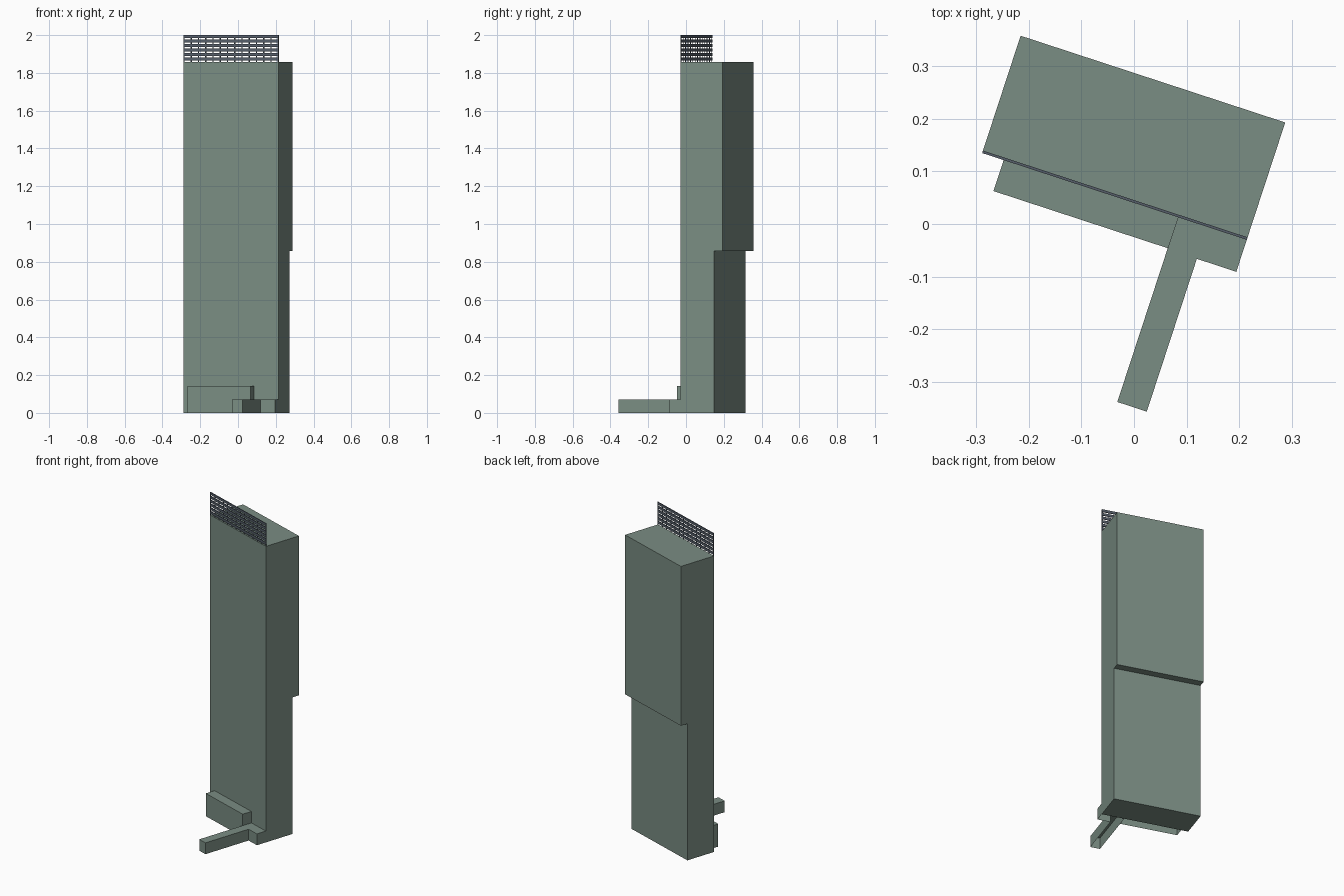
import bpy, bmesh, math
from mathutils import Matrix, Vector

if "Cube" in bpy.data.objects:
    bpy.data.objects.remove(bpy.data.objects["Cube"])

# Local frame: u runs along the facade, v runs into the building
PLACE = Matrix.Translation((-0.289, 0.135, 0)) @ Matrix.Rotation(math.radians(-18.15), 4, 'Z')
WIDTH = 0.53
ROOF = 1.857


def material(name, rgb):
    m = bpy.data.materials.new(name)
    m.diffuse_color = (*rgb, 1)
    m.use_nodes = True
    m.node_tree.nodes["Principled BSDF"].inputs["Base Color"].default_value = m.diffuse_color
    return m


GREEN = material("grey_green_wall", (0.195, 0.266, 0.227))
SLATE = material("slate_railing", (0.09, 0.11, 0.14))


def finish(name, bm, mat):
    bmesh.ops.recalc_face_normals(bm, faces=bm.faces)
    mesh = bpy.data.meshes.new(name)
    bm.to_mesh(mesh)
    bm.free()
    mesh.materials.append(mat)
    ob = bpy.data.objects.new(name, mesh)
    ob.matrix_world = PLACE
    bpy.context.collection.objects.link(ob)
    return ob


def prism(name, points, offset, mat, open_base=False):
    """Extrude an outline; optionally leave the starting face open."""
    bm = bmesh.new()
    base = bm.faces.new([bm.verts.new(p) for p in points])
    ext = bmesh.ops.extrude_face_region(bm, geom=[base], use_keep_orig=True)
    moved = [g for g in ext["geom"] if isinstance(g, bmesh.types.BMVert)]
    bmesh.ops.translate(bm, verts=moved, vec=Vector(offset))
    bmesh.ops.recalc_face_normals(bm, faces=bm.faces)
    if open_base:
        bmesh.ops.delete(bm, geom=[base], context='FACES_ONLY')
    return finish(name, bm, mat)


def add_bar(bm, lo, hi):
    size = [b - a for a, b in zip(lo, hi)]
    mid = [(a + b) / 2 for a, b in zip(lo, hi)]
    bmesh.ops.create_cube(bm, size=1, matrix=Matrix.Translation(mid) @ Matrix.Diagonal((*size, 1)))


# Tower with the upper half overhanging at the back
side = [(0, 0), (0.189, 0), (0.189, 0.857), (0.235, 0.857), (0.235, ROOF), (0, ROOF)]
prism("tower", [(0, v, z) for v, z in side], (WIDTH, 0, 0), GREEN)

# Taller low annex on the left of the front
annex = [(0.043, -0.062), (0.393, -0.062), (0.393, 0), (0.043, 0)]
prism("left_annex", [(u, v, 0) for u, v in annex], (0, 0, 0.143), GREEN, open_base=True)

# Low entrance block with its long projecting arm
entry = [(0.392, 0), (0.392, -0.37), (0.451, -0.37), (0.451, -0.064), (WIDTH, -0.064), (WIDTH, 0)]
prism("entrance_arm", [(u, v, 0) for u, v in entry], (0, 0, 0.071), GREEN, open_base=True)

# Roof railing: horizontal slats and slim posts along the front edge
bm = bmesh.new()
SLATS, POSTS = 6, 14
pitch = (2.0 - ROOF) / SLATS
for i in range(SLATS):
    top = 2.0 - i * pitch
    add_bar(bm, (0, 0, top - pitch * 0.65), (WIDTH, 0.005, top))
for i in range(POSTS):
    u = i * (WIDTH - 0.005) / (POSTS - 1)
    add_bar(bm, (u, 0.001, ROOF), (u + 0.005, 0.004, 1.999))
finish("roof_railing", bm, SLATE)
